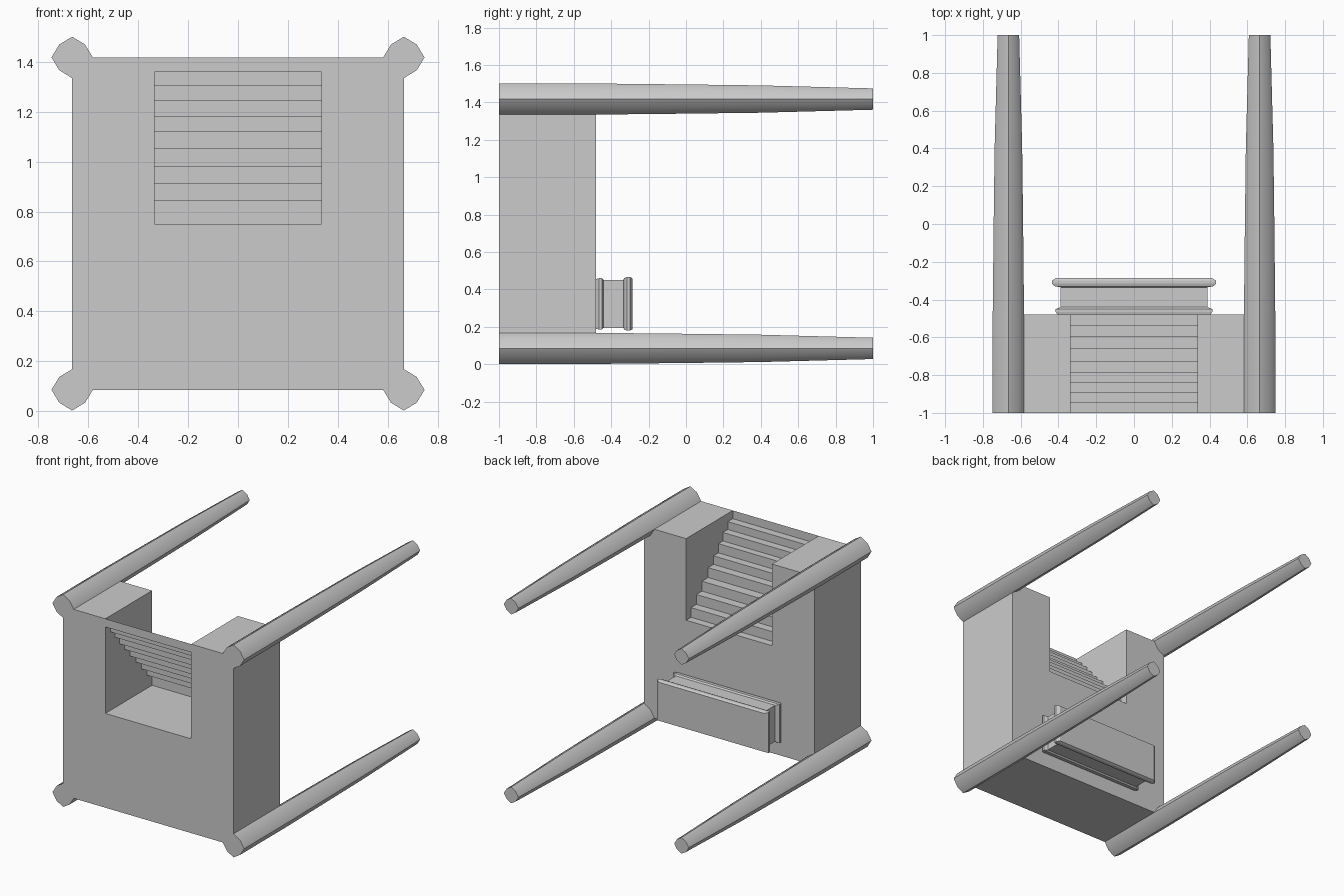
import bpy, bmesh, math

old = bpy.data.objects.get("Cube")
if old:
    bpy.data.objects.remove(old, do_unlink=True)

grey = bpy.data.materials.new("light grey")
grey.use_nodes = True
colour = (0.6, 0.6, 0.6, 1)
grey.diffuse_color = colour
grey.node_tree.nodes["Principled BSDF"].inputs["Base Color"].default_value = colour


def loft(name, rings, closed=True):
    """Skin a list of equal rings; closed rings also get end caps."""
    bm = bmesh.new()
    rows = [[bm.verts.new(p) for p in ring] for ring in rings]
    n = len(rows[0])
    for a, b in zip(rows, rows[1:]):
        for i in range(n if closed else n - 1):
            j = (i + 1) % n
            bm.faces.new((a[i], a[j], b[j], b[i]))
    if closed:
        bm.faces.new(rows[0])
        bm.faces.new(rows[-1])
    bmesh.ops.recalc_face_normals(bm, faces=bm.faces)
    mesh = bpy.data.meshes.new(name)
    bm.to_mesh(mesh)
    bm.free()
    mesh.materials.append(grey)
    obj = bpy.data.objects.new(name, mesh)
    bpy.context.collection.objects.link(obj)
    return obj


FRONT, BACK = -1.0, -0.48
HALF, LOW, HIGH = 0.665, 0.085, 1.418
SLOT, FLOOR = 0.335, 0.75

# Main block: a U-shaped profile with an open slot at the top
right_side = [(HALF, LOW), (HALF, HIGH), (SLOT, HIGH), (SLOT, FLOOR)]
outline = right_side + [(-x, z) for x, z in reversed(right_side)]
loft("main_block", [[(x, y, z) for x, z in outline] for y in (FRONT, BACK)])

# Stairs: a thin folded sheet from the front top edge down to the back
treads = [1.36, 1.305, 1.245, 1.18, 1.12, 1.05, 0.98, 0.91, 0.842]
risers = [FRONT, -0.945, -0.89, -0.84, -0.785, -0.725, -0.657, -0.595, -0.535, BACK]
path = [(FRONT, HIGH)]
for k, z in enumerate(treads):
    path += [(risers[k], z), (risers[k + 1], z)]
path.append((BACK, FLOOR))
loft("stairs", [[(-SLOT, y, z), (SLOT, y, z)] for y, z in path], closed=False)

# Four tapered corner legs with a softly bulged diamond section
stations = [(FRONT, 0.083), (BACK, 0.083), (0.0, 0.078), (0.4, 0.073), (1.0, 0.057)]
for side, sx in (("left", 1), ("right", -1)):
    for level, cz in (("upper", HIGH), ("lower", LOW)):
        rings = []
        for y, r in stations:
            ring = []
            for i in range(8):
                a = i * math.pi / 4
                d = r * (0.88 if i % 2 else 1)
                ring.append((sx * HALF + d * math.cos(a), y, cz + d * math.sin(a)))
            rings.append(ring)
        leg = loft(f"{level}_{side}_leg", rings)
        bpy.ops.object.select_all(action="DESELECT")
        leg.select_set(True)
        bpy.context.view_layer.objects.active = leg
        bpy.ops.object.shade_smooth_by_angle(angle=math.radians(40))

# Flanged box on the back: a rectangle scaled along its depth
sections = [(BACK, 1.04), (-0.465, 1.07), (-0.45, 1.07), (-0.44, 1.0), (-0.335, 1.0),
            (-0.33, 1.08), (-0.315, 1.12), (-0.3, 1.12), (-0.285, 1.06)]
corners = [(-1, -1), (1, -1), (1, 1), (-1, 1)]
loft("back_box", [[(0.388 * s * u, y, 0.323 + 0.128 * s * v) for u, v in corners]
                  for y, s in sections])
